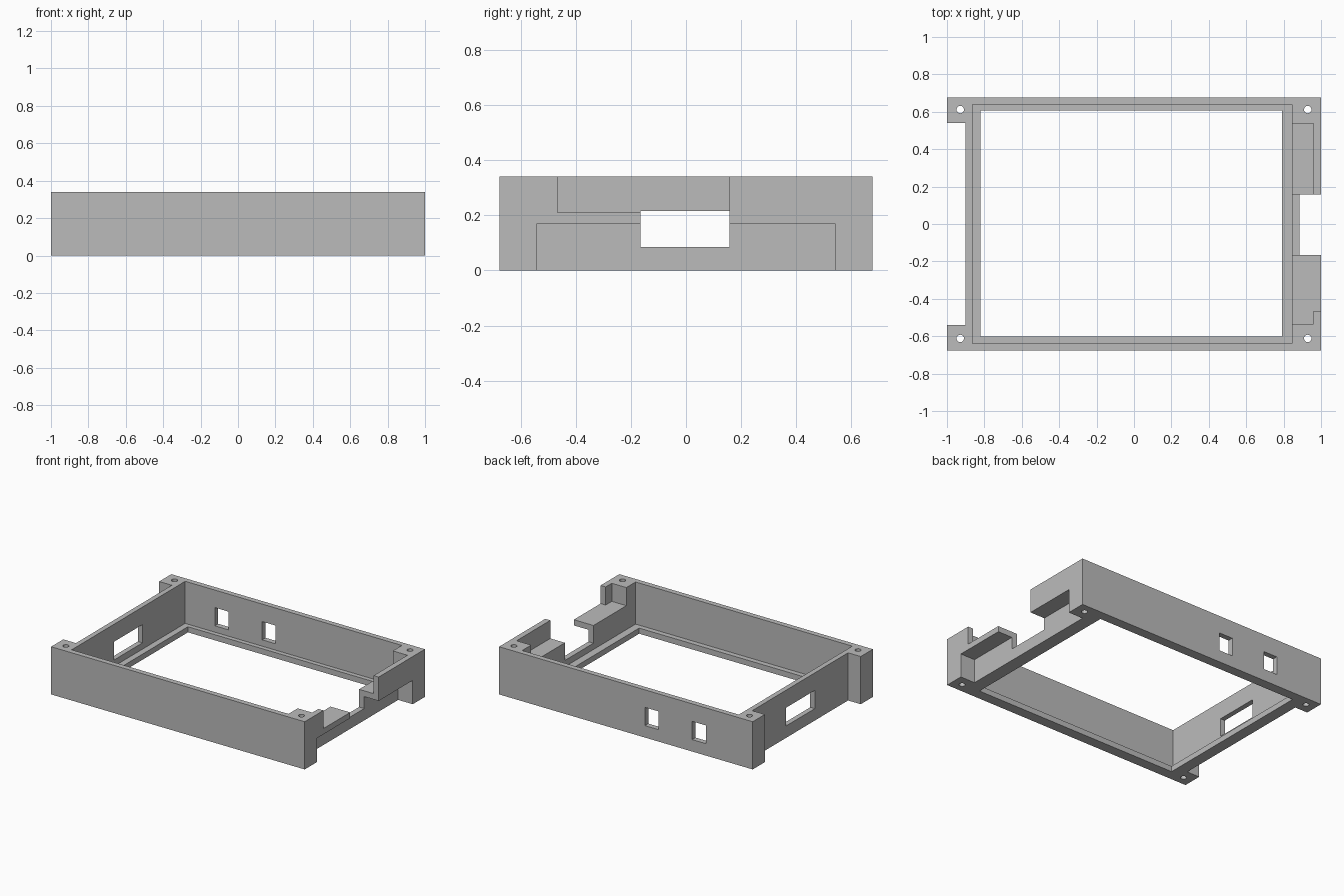
import bpy

cube = bpy.data.objects.get("Cube")
if cube:
    bpy.data.objects.remove(cube, do_unlink=True)

grey = bpy.data.materials.new("plain grey")
grey.use_nodes = True
COLOUR = (0.5, 0.5, 0.5, 1)
grey.diffuse_color = COLOUR
grey.node_tree.nodes["Principled BSDF"].inputs["Base Color"].default_value = COLOUR


def box(name, x, y, z):
    """Box from its (min, max) range on each axis."""
    ranges = (x, y, z)
    bpy.ops.mesh.primitive_cube_add(size=1, location=[(a + b) / 2 for a, b in ranges])
    ob = bpy.context.object
    ob.name = name
    ob.scale = [b - a for a, b in ranges]
    bpy.ops.object.transform_apply(location=True, rotation=False, scale=True)
    ob.data.materials.append(grey)
    return ob


def cut(body, cutter):
    """Subtract the cutter from the body and discard it."""
    cutter.hide_render = True
    mod = body.modifiers.new("cut", "BOOLEAN")
    mod.operation = "DIFFERENCE"
    mod.solver = "EXACT"
    mod.object = cutter
    bpy.context.view_layer.objects.active = body
    bpy.ops.object.modifier_apply(modifier=mod.name)
    bpy.data.objects.remove(cutter, do_unlink=True)


# Outer block and shared levels
FAR = 2
THROUGH = (-1, 1)
HEIGHT = 0.34
SHELF_BOTTOM, SHELF_TOP = 0.17, 0.211
WINDOW = (0.085, 0.215)
GAP = (-0.165, 0.157)
frame = box("case_frame", (-1, 1), (-0.677, 0.677), (0, HEIGHT))

cutters = [
    # Main cavity, leaving a thin ledge around the open floor
    ("cavity", (-0.864, 0.845), (-0.639, 0.639), (0.04, 1)),
    ("floor_opening", (-0.82, 0.791), (-0.602, 0.607), THROUGH),
    # Recess between the left corner posts
    ("side_recess", (-FAR, -0.9), (-0.54, 0.54), THROUGH),
    # Connector side: undercut, pocket, open shelf and central gap
    ("undercut", (0.885, FAR), (-0.54, 0.54), (-1, SHELF_BOTTOM)),
    ("pocket", (0.8, 0.96), (-0.535, 0.537), (SHELF_TOP, 1)),
    ("shelf_opening", (0.9, FAR), (-0.466, 0), (SHELF_TOP, 1)),
    ("central_gap", (0.8, FAR), GAP, (WINDOW[0], 1)),
    # Windows in the side and back walls
    ("side_window", (-FAR, -0.85), GAP, WINDOW),
    ("back_window_a", (-0.63, -0.522), (0.6, FAR), WINDOW),
    ("back_window_b", (-0.257, -0.15), (0.6, FAR), WINDOW),
]
for spec in cutters:
    cut(frame, box(*spec))

# Screw holes through the corner posts
for sx in (-1, 1):
    for sy in (-1, 1):
        bpy.ops.mesh.primitive_cylinder_add(
            vertices=24, radius=0.02, depth=1, location=(0.929 * sx, 0.612 * sy, 0))
        hole = bpy.context.object
        hole.data.materials.append(grey)
        cut(frame, hole)

# Crisp flat walls, smooth hole sides
bpy.ops.object.select_all(action="DESELECT")
frame.select_set(True)
bpy.context.view_layer.objects.active = frame
bpy.ops.object.shade_smooth_by_angle(angle=0.5)
